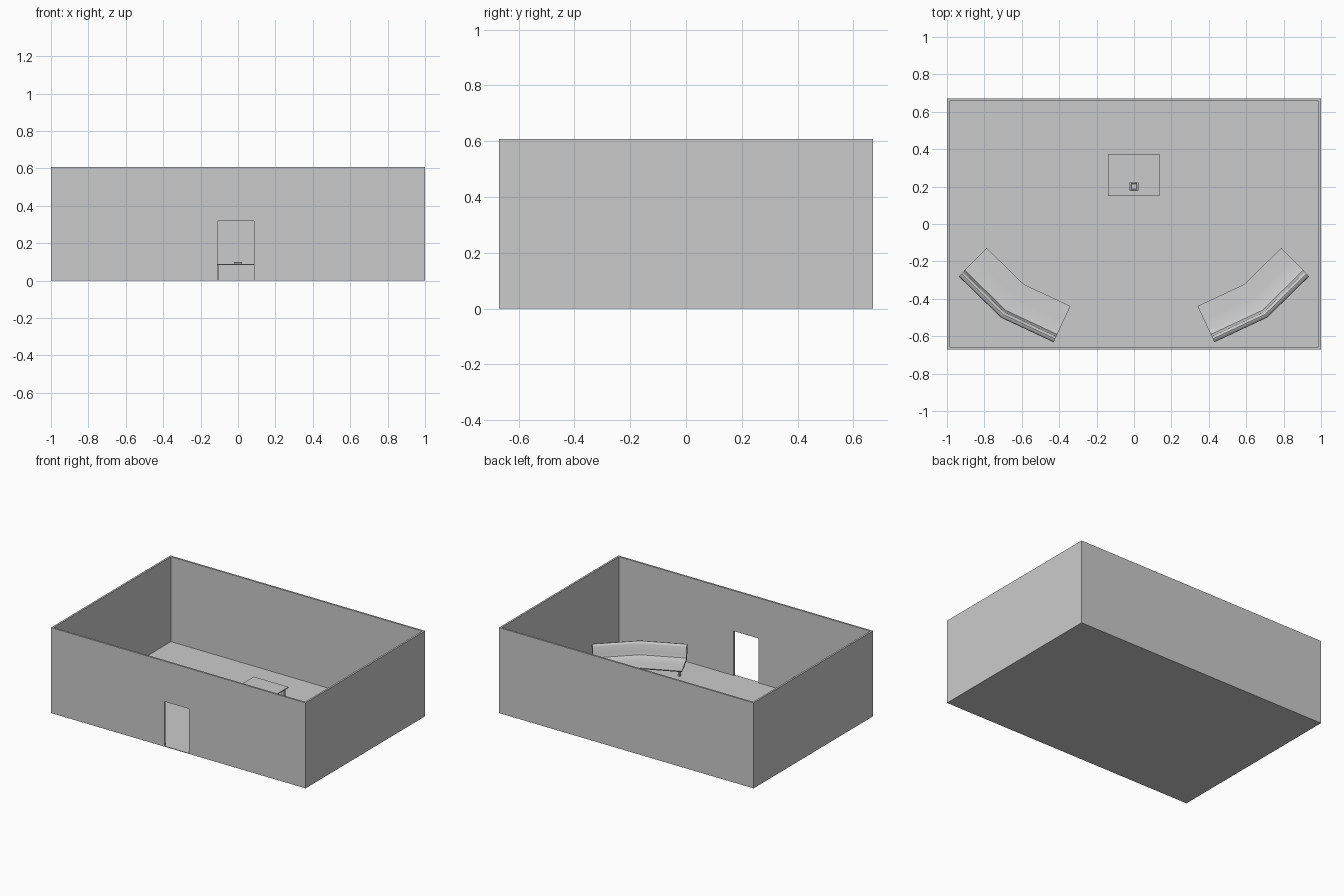
import bpy, bmesh
from mathutils import Vector

cube = bpy.data.objects.get("Cube")
if cube:
    bpy.data.objects.remove(cube, do_unlink=True)

grey = bpy.data.materials.new("plain grey")
grey.use_nodes = True
grey.diffuse_color = (0.6, 0.6, 0.6, 1)
grey.node_tree.nodes["Principled BSDF"].inputs["Base Color"].default_value = (0.6, 0.6, 0.6, 1)


def finish(name, bm, smooth=False):
    bmesh.ops.recalc_face_normals(bm, faces=bm.faces)
    mesh = bpy.data.meshes.new(name)
    bm.to_mesh(mesh)
    bm.free()
    mesh.materials.append(grey)
    obj = bpy.data.objects.new(name, mesh)
    bpy.context.collection.objects.link(obj)
    if smooth:
        bpy.ops.object.select_all(action='DESELECT')
        obj.select_set(True)
        bpy.context.view_layer.objects.active = obj
        bpy.ops.object.shade_smooth_by_angle(angle=0.7)
    return obj


def box(name, low, high):
    bm = bmesh.new()
    bmesh.ops.create_cube(bm, size=1)
    for v in bm.verts:
        v.co = [a if c < 0 else b for c, a, b in zip(v.co, low, high)]
    return finish(name, bm)


# Room shell
X, Y, H, T = 1.0, 0.67, 0.607, 0.013
DOOR_L, DOOR_R, DOOR_H = -0.11, 0.085, 0.32
box("floor", (-X, -Y, 0), (X, Y, 0.004))
box("back_wall", (-X, Y - T, 0), (X, Y, H))
for name, s in (("left_wall", 1), ("right_wall", -1)):
    a, b = sorted((s * X, s * (X - T)))
    box(name, (a, T - Y, 0), (b, Y - T, H))

# Front wall, one outline around the doorway
bm = bmesh.new()
outline = [(-X, 0), (DOOR_L, 0), (DOOR_L, DOOR_H), (DOOR_R, DOOR_H),
           (DOOR_R, 0), (X, 0), (X, H), (-X, H)]
face = bm.faces.new([bm.verts.new((x, -Y, z)) for x, z in outline])
new = bmesh.ops.extrude_face_region(bm, geom=[face])["geom"]
bmesh.ops.translate(bm, vec=(0, T, 0), verts=[g for g in new if isinstance(g, bmesh.types.BMVert)])
finish("front_wall", bm)

# Table with four legs
TOP = 0.09
box("table_top", (-0.138, 0.15, TOP - 0.007), (0.135, 0.375, TOP))
for x in (-0.113, 0.11):
    for y in (0.172, 0.353):
        box("table_leg", (x - 0.01, y - 0.01, 0.004), (x + 0.01, y + 0.01, TOP - 0.007))

# Small square dish on the table
bm = bmesh.new()
rings = []
for half, z in ((0.018, TOP), (0.023, TOP + 0.01), (0.017, TOP + 0.01), (0.014, TOP + 0.003)):
    rings.append([bm.verts.new((half * a, 0.2 + half * b, z))
                  for a, b in ((-1, -1), (1, -1), (1, 1), (-1, 1))])
for r, q in zip(rings, rings[1:]):
    for i in range(4):
        j = (i + 1) % 4
        bm.faces.new((r[i], r[j], q[j], q[i]))
bm.faces.new(rings[0])
bm.faces.new(rings[-1])
finish("dish", bm)

# Angled benches: a section swept along a bent path with a mitred corner
PATH = [Vector(p) for p in ((0.937, -0.28), (0.712, -0.5), (0.43, -0.632))]
SECTION = [(0.213, 0.05), (0.13, 0.054), (0.065, 0.058), (0.046, 0.066), (0.039, 0.09),
           (0.034, 0.14), (0.029, 0.149), (0.02, 0.153), (0.008, 0.149), (0.001, 0.14),
           (0, 0.128), (0.01, 0.09), (0.02, 0.055), (0.035, 0.046), (0.065, 0.043),
           (0.21, 0.042)]


def normal(a, b):
    d = (b - a).normalized()
    return Vector((d.y, -d.x))


n1, n2 = normal(PATH[0], PATH[1]), normal(PATH[1], PATH[2])
mitre = (n1 + n2) / (1 + n1.dot(n2))
OFFSETS = [n1, mitre, n2]


def place(i, depth, side, shift=0.0):
    p = PATH[i] + OFFSETS[i] * depth
    if i != 1:
        p = p + (PATH[1] - PATH[i]).normalized() * shift
    return side * p.x, p.y


for label, side in (("left", 1), ("right", -1)):
    bm = bmesh.new()
    rows = [[bm.verts.new((*place(i, d, side), z)) for d, z in SECTION] for i in range(3)]
    n = len(SECTION)
    for r, q in zip(rows, rows[1:]):
        for k in range(n):
            m = (k + 1) % n
            bm.faces.new((r[k], r[m], q[m], q[k]))
    bm.faces.new(rows[0])
    bm.faces.new(rows[-1])
    finish(label + "_bench", bm, smooth=True)
    # Bench legs
    for i in range(3):
        for depth in (0.05, 0.19):
            x, y = place(i, depth, side, 0.02)
            box(label + "_bench_leg", (x - 0.007, y - 0.007, 0.004), (x + 0.007, y + 0.007, 0.046))
